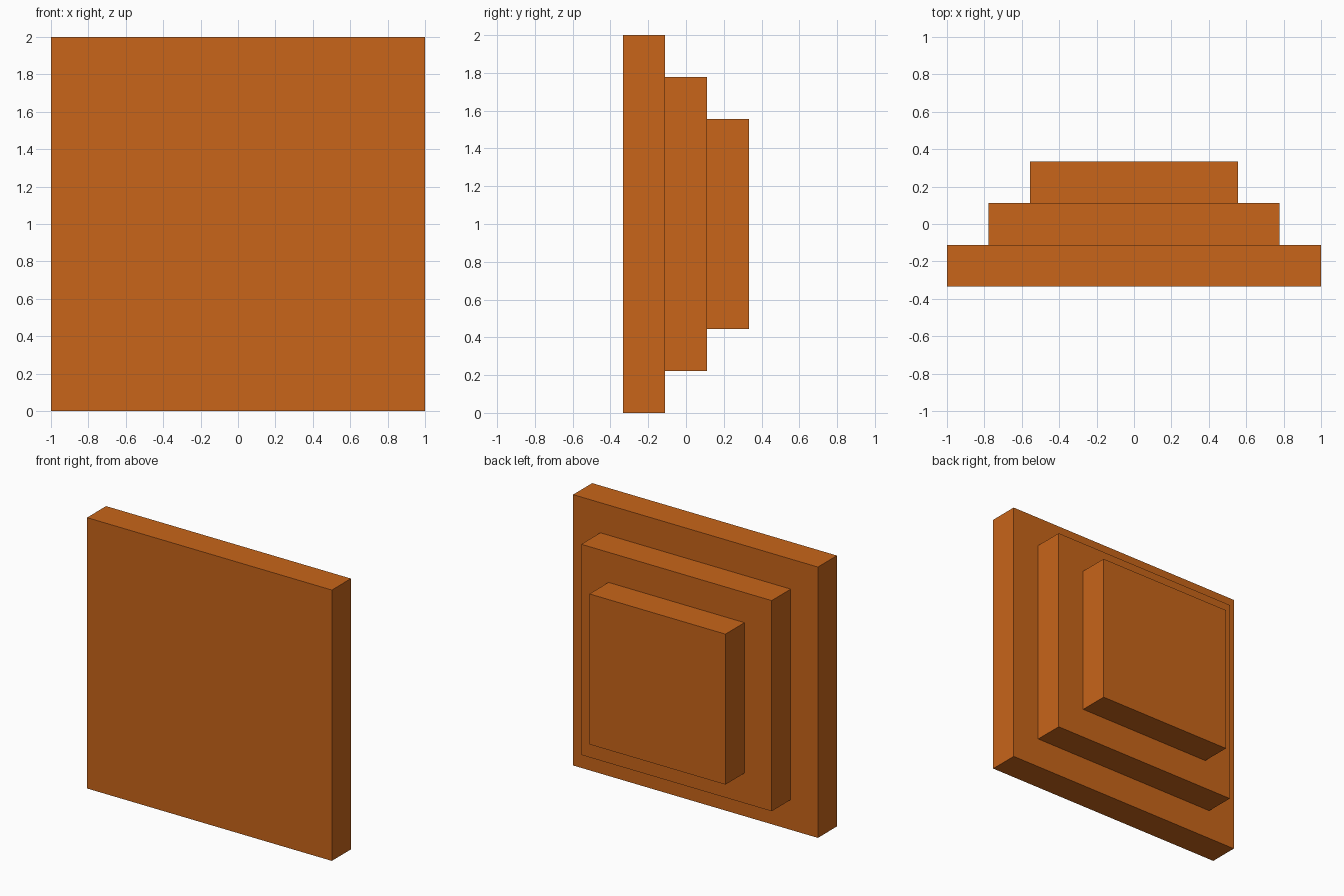
import bpy

if "Cube" in bpy.data.objects:
    bpy.data.objects.remove(bpy.data.objects["Cube"])

STEP = 2 / 9  # tier thickness and inset

orange = bpy.data.materials.new("orange")
orange.diffuse_color = (0.58, 0.13, 0.01, 1)
orange.use_nodes = True
orange.node_tree.nodes["Principled BSDF"].inputs["Base Color"].default_value = orange.diffuse_color


def add_tier(name, level):
    """Square slab, stacked towards the back and inset by one step per level."""
    size = 2 - 2 * STEP * level
    bpy.ops.mesh.primitive_cube_add(size=1, location=(0, (level - 1) * STEP, 1))
    tier = bpy.context.object
    tier.name = name
    tier.scale = (size, STEP, size)
    bpy.ops.object.transform_apply(location=False, rotation=False, scale=True)
    tier.data.materials.append(orange)


# Three stepped tiers from the wide front plate to the small back plate
for level, name in enumerate(("front_plate", "middle_plate", "back_plate")):
    add_tier(name, level)
